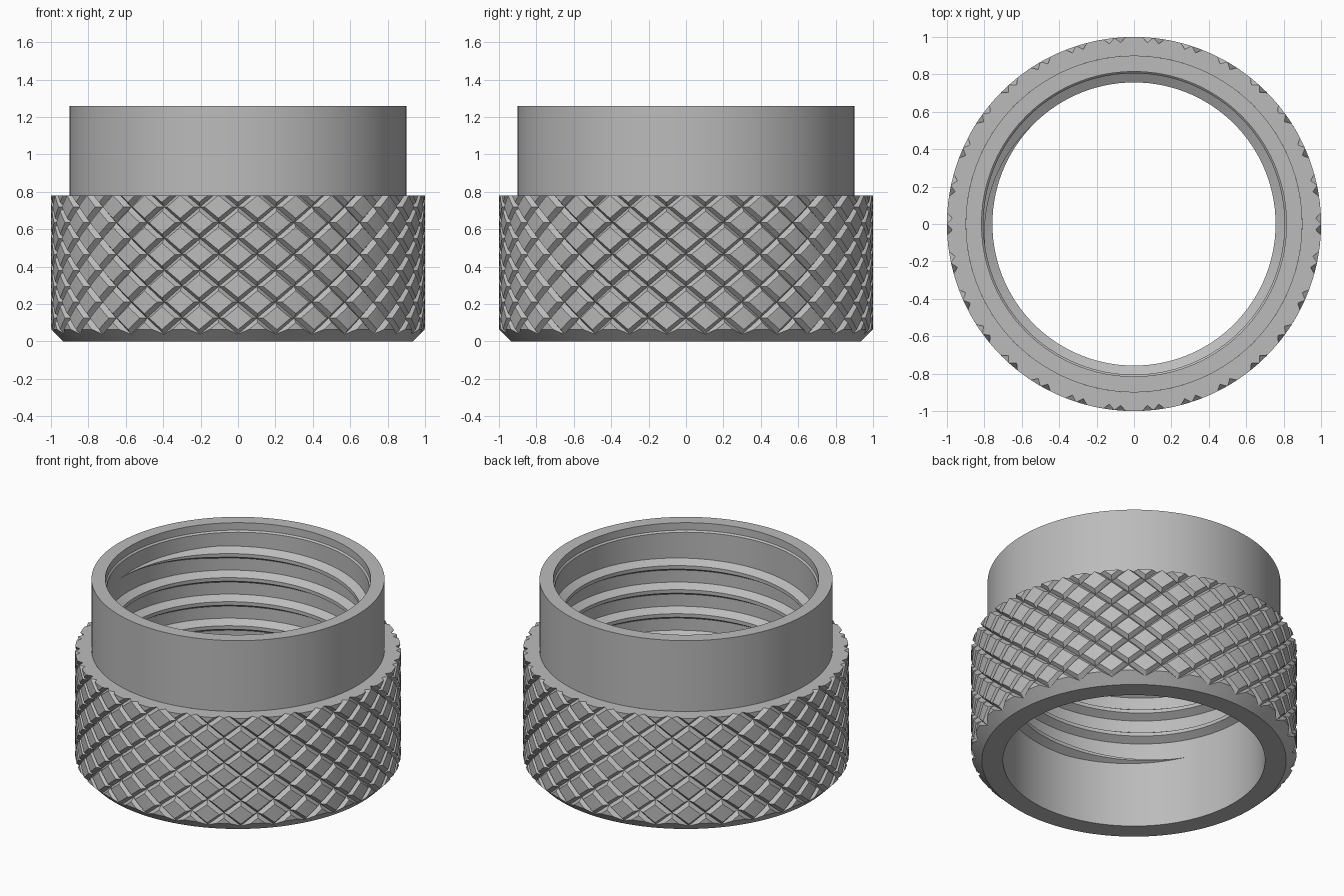
import bpy, bmesh, math
from mathutils import Matrix, Vector

default = bpy.data.objects.get("Cube")
if default:
    bpy.data.objects.remove(default, do_unlink=True)

metal = bpy.data.materials.new("plain grey metal")
metal.use_nodes = True
GREY = (0.5, 0.5, 0.5, 1)
metal.diffuse_color = GREY
metal.node_tree.nodes["Principled BSDF"].inputs["Base Color"].default_value = GREY

GRIP_TOP, GRIP_R, FOOT_R = 0.78, 1.0, 0.935   # knurled band and its 45 degree foot bevel
COLLAR_R, TOP, BORE = 0.90, 1.26, 0.805


def finish(bm, name):
    """Turn a bmesh into a smooth-shaded grey object."""
    bmesh.ops.recalc_face_normals(bm, faces=bm.faces)
    mesh = bpy.data.meshes.new(name)
    bm.to_mesh(mesh)
    bm.free()
    obj = bpy.data.objects.new(name, mesh)
    bpy.context.collection.objects.link(obj)
    mesh.materials.append(metal)
    bpy.ops.object.select_all(action="DESELECT")
    obj.select_set(True)
    bpy.context.view_layer.objects.active = obj
    bpy.ops.object.shade_smooth_by_angle(angle=math.radians(25))
    return obj


# Collar, bore and underside, turned from one profile
bm = bmesh.new()
profile = [(COLLAR_R, GRIP_TOP), (COLLAR_R, TOP), (BORE + 0.01, TOP), (BORE + 0.01, 1.21),
           (BORE, 1.2), (BORE, 0), (FOOT_R, 0)]
verts = [bm.verts.new((r, 0, z)) for r, z in profile]
edges = [bm.edges.new(pair) for pair in zip(verts, verts[1:])]
bmesh.ops.spin(bm, geom=verts + edges, cent=(0, 0, 0), axis=(0, 0, 1),
               angle=math.tau, steps=150, use_merge=True)
bmesh.ops.remove_doubles(bm, verts=bm.verts, dist=1e-5)
finish(bm, "collar_and_bore")

# Knurled grip: one repeat is made flat as (angle, radius, height), then wrapped
STARTS, ROW, NODE_Z = 30, 0.17, 0.805
STEP = math.tau / STARTS
HALF, DEPTH = 0.14, 0.028                     # groove half width (in repeats) and depth
pad = (1 - 2 * HALF) / 3
fractions = [0, HALF, HALF + pad, HALF + 2 * pad, 1 - HALF]


def groove(t):
    return max(0, 1 - abs(t - round(t)) / HALF)


def lines(first, last):
    return [i + f for i in range(first, last) for f in fractions] + [last]


bm = bmesh.new()
grid = [[bm.verts.new(((a + b) / 2 * STEP,
                       GRIP_R - DEPTH * max(groove(a), groove(b)),
                       NODE_Z + (a - b) / 2 * ROW))
         for b in lines(-1, 7)] for a in lines(-6, 2)]
for row, nxt in zip(grid, grid[1:]):
    for j in range(len(row) - 1):
        q = [row[j], row[j + 1], nxt[j + 1], nxt[j]]
        bend = q[0].co.y + q[2].co.y - q[1].co.y - q[3].co.y
        if abs(bend) < 1e-6:
            bm.faces.new(q)
        else:                                 # mitre line where two grooves cross
            if bend < 0:
                q = q[1:] + q[:1]
            bm.faces.new((q[0], q[1], q[2]))
            bm.faces.new((q[0], q[2], q[3]))

# Trim to one repeat, the shoulder and the foot bevel
for point, normal in [((0, 0, 0), (-1, 0, 0)), ((STEP, 0, 0), (1, 0, 0)),
                      ((0, 0, GRIP_TOP), (0, 0, 1)), ((0, FOOT_R, 0), (0, 1, -1))]:
    bmesh.ops.bisect_plane(bm, geom=bm.verts[:] + bm.edges[:] + bm.faces[:], dist=1e-6,
                           plane_co=point, plane_no=Vector(normal).normalized(),
                           clear_outer=True)


def skirt(on_cut, radius, height):
    """Extend a trimmed border to a plain ring."""
    border = [e for e in bm.edges if e.is_boundary and all(on_cut(v.co) for v in e.verts)]
    out = bmesh.ops.extrude_edge_only(bm, edges=border)["geom"]
    for v in out:
        if isinstance(v, bmesh.types.BMVert):
            v.co.y, v.co.z = radius, height


skirt(lambda c: abs(c.z - GRIP_TOP) < 1e-5, COLLAR_R, GRIP_TOP)
skirt(lambda c: abs(c.y - c.z - FOOT_R) < 1e-5, FOOT_R, 0)

for v in bm.verts:
    angle, radius, z = v.co
    v.co = (radius * math.cos(angle), radius * math.sin(angle), z)
sector = bm.verts[:] + bm.edges[:] + bm.faces[:]
for i in range(1, STARTS):
    copy = bmesh.ops.duplicate(bm, geom=sector)["geom"]
    bmesh.ops.rotate(bm, verts=[g for g in copy if isinstance(g, bmesh.types.BMVert)],
                     cent=(0, 0, 0), matrix=Matrix.Rotation(i * STEP, 3, "Z"))
bmesh.ops.remove_doubles(bm, verts=bm.verts, dist=2e-5)
finish(bm, "knurled_grip")

# Internal screw thread with tapered ends
PITCH, TURNS, START_Z, START = 0.163, 3.95, 0.45, math.radians(207)
RIDGE, CREST, FLANK = 0.048, 0.012, 0.03
bm = bmesh.new()
steps = int(TURNS * 120)
previous = None
for i in range(steps + 1):
    turn = TURNS * i / steps
    grow = min(1, turn / 0.15, (TURNS - turn) / 0.15)
    angle = START + turn * math.tau
    ring = []
    for depth, offset in [(-0.002, -CREST - FLANK), (RIDGE, -CREST),
                          (RIDGE, CREST), (-0.002, CREST + FLANK)]:
        r = BORE - depth * (grow if depth > 0 else 1)
        ring.append(bm.verts.new((r * math.cos(angle), r * math.sin(angle),
                                  START_Z + turn * PITCH + offset * max(grow, 0.05))))
    if previous:
        for k in range(3):
            bm.faces.new((previous[k], ring[k], ring[k + 1], previous[k + 1]))
    previous = ring
finish(bm, "internal_thread")
